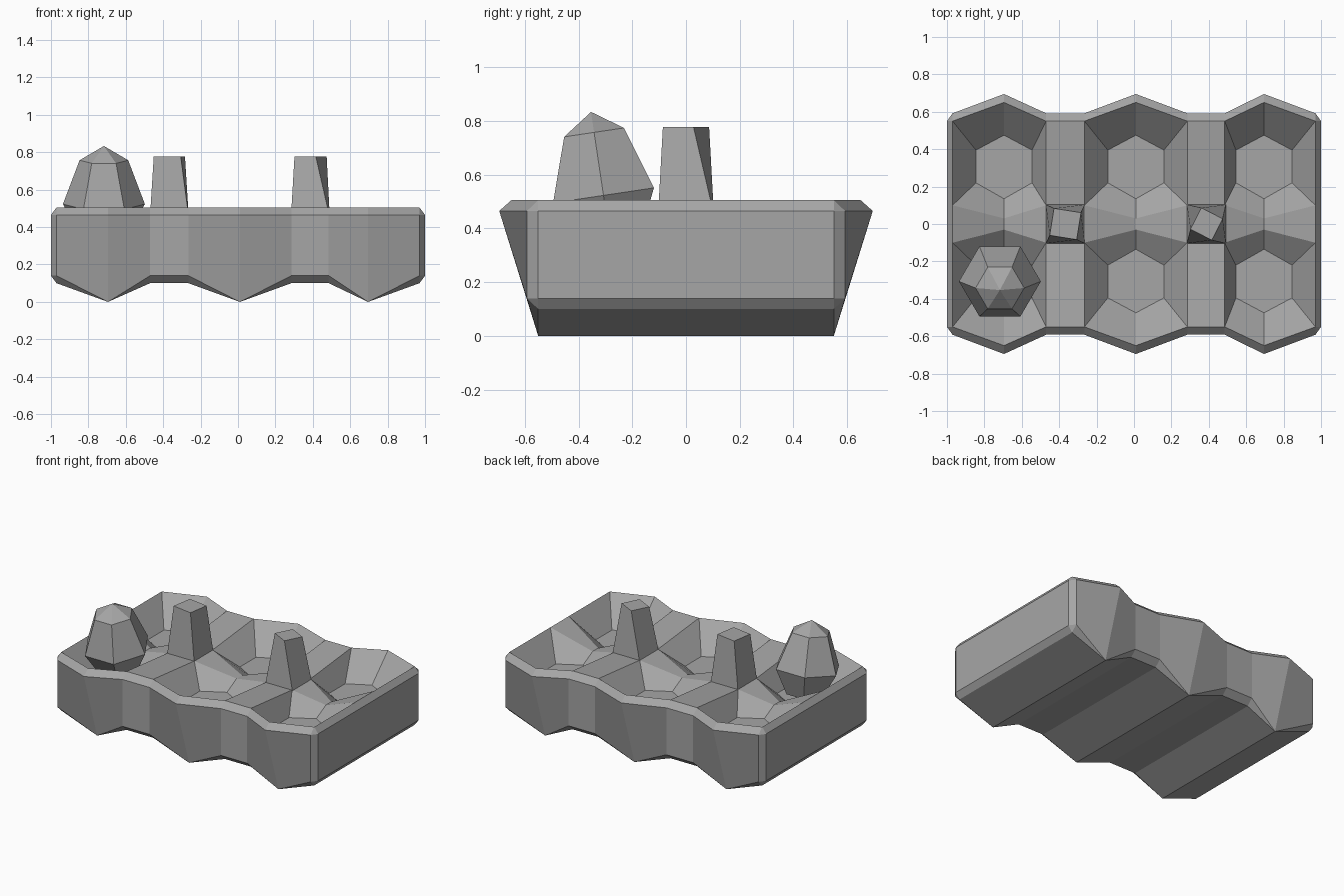
import bpy, bmesh, math
from mathutils import Matrix, Vector

cube = bpy.data.objects.get("Cube")
if cube:
    bpy.data.objects.remove(cube, do_unlink=True)

GREY = (0.38, 0.38, 0.38, 1)
grey = bpy.data.materials.new("carton_grey")
grey.use_nodes = True
grey.diffuse_color = GREY
grey.node_tree.nodes["Principled BSDF"].inputs["Base Color"].default_value = GREY


def finish(bm, name):
    bmesh.ops.remove_doubles(bm, verts=bm.verts, dist=0.0005)
    bmesh.ops.recalc_face_normals(bm, faces=bm.faces)
    mesh = bpy.data.meshes.new(name)
    bm.to_mesh(mesh)
    bm.free()
    mesh.materials.append(grey)
    obj = bpy.data.objects.new(name, mesh)
    bpy.context.collection.objects.link(obj)
    return obj


def loft(bm, rings):
    """Join equal-length rings of points into a closed solid."""
    loops = [[bm.verts.new(p) for p in ring] for ring in rings]
    n = len(loops[0])
    for a, b in zip(loops, loops[1:]):
        for i in range(n):
            j = (i + 1) % n
            bm.faces.new((a[i], a[j], b[j], b[i]))
    bm.faces.new(loops[0])
    bm.faces.new(loops[-1])


# Tray dimensions
RIM, LIP, LOW, KEEL = 0.505, 0.465, 0.14, 0.10
FLOOR, MID, SADDLE = 0.33, 0.46, 0.385
END, SIDE = 0.97, 1.0
STATIONS = [-END, -0.695, -0.47, -0.265, 0.01, 0.285, 0.485, 0.695, END]
CUPS = (1, 4, 7)

bm = bmesh.new()


def rim(i):
    return (STATIONS[i], 0.65 if i in CUPS else 0.55, RIM)


def outer(i):
    x, cup = STATIONS[i], i in CUPS
    return [rim(i),
            (x, 0.695 if cup else 0.592, LIP),
            (x, 0.55, 0) if cup else (x, 0.592, LOW),
            (x, 0.55, 0 if cup else KEEL),
            (x, 0, 0 if cup else KEEL)]


for s in (1, -1):
    def face(*pts):
        unique = list(dict.fromkeys(pts))
        bm.faces.new([bm.verts.new((x, y * s, z)) for x, y, z in unique])

    # Scalloped outer wall and underside
    for i in range(len(STATIONS) - 1):
        a, b = outer(i), outer(i + 1)
        for k in range(4):
            face(a[k], b[k], b[k + 1], a[k + 1])

    # Bevelled end walls
    for i, e in ((0, -1), (len(STATIONS) - 1, 1)):
        top, lip, low, keel, keel_mid = outer(i)
        side_lip, side_low = (e * SIDE, 0.55, LIP), (e * SIDE, 0.55, LOW)
        lip_mid, low_mid = (e * SIDE, 0, LIP), (e * SIDE, 0, LOW)
        face(top, lip, side_lip)
        face(lip, low, side_low, side_lip)
        face(low, keel, side_low)
        face(top, (e * END, 0.1, RIM), (e * END, 0, RIM), lip_mid, side_lip)
        face(side_lip, side_low, low_mid, lip_mid)
        face(side_low, keel, keel_mid, low_mid)

    # Ridges between the cup columns
    for i in (2, 5):
        xa, xb = STATIONS[i], STATIONS[i + 1]
        face(rim(i), rim(i + 1), (xb, 0.1, MID), (xa, 0.1, MID))
        face((xa, 0.1, MID), (xb, 0.1, MID), (xb, 0, MID), (xa, 0, MID))

    # Six-sided cups, with a low saddle between front and back
    for i in CUPS:
        c = STATIONS[i]
        for e in (-1, 1):
            xe = STATIONS[i + e]
            ze = RIM if abs(xe) == END else MID
            w = c + e * 0.15
            tip, shoulder = (c, 0.475, FLOOR), (w, 0.395, FLOOR)
            hip, toe = (w, 0.22, FLOOR), (c, 0.135, FLOOR)
            edge, crest = (xe, 0.1, ze), (c, 0.03, SADDLE)
            face(rim(i + e), rim(i), tip, shoulder)
            face(rim(i + e), shoulder, hip, edge)
            face(edge, hip, toe, crest)
            face(edge, crest, (c, 0, SADDLE), (xe, 0, ze))
            face(tip, shoulder, hip, toe)

finish(bm, "egg_tray")


# Tapered, twisted support posts
def post(name, x, top_x, half, turn):
    def square(cx, z, h, angle):
        rot = Matrix.Rotation(math.radians(angle), 3, "Z")
        return [Vector((cx, 0, z)) + rot @ Vector((h * u, h * v, 0))
                for u, v in ((-1, -1), (1, -1), (1, 1), (-1, 1))]
    bm = bmesh.new()
    loft(bm, [square(x, MID - 0.01, 0.104, 0), square(top_x, 0.777, half, turn)])
    finish(bm, name)


post("left_post", 0.387, 0.388, 0.064, -27)
post("right_post", -0.367, -0.367, 0.073, -9)

# Six-sided egg, leaning slightly forward
bm = bmesh.new()
rings = [(-0.17, 0.13), (0, 0.219), (0.237, 0.13)]
loft(bm, [[(r * math.cos(k * math.pi / 3), r * math.sin(k * math.pi / 3), z) for k in range(6)]
          for z, r in rings])
for cap, height in ((max, 0.314), (min, -0.21)):
    end = cap((f for f in bm.faces if len(f.verts) == 6), key=lambda f: f.calc_center_median().z)
    poked = bmesh.ops.poke(bm, faces=[end])
    poked["verts"][0].co.z = height
egg = finish(bm, "egg")
egg.location = (-0.717, -0.307, 0.523)
egg.rotation_euler = (math.radians(8.5), 0, 0)
